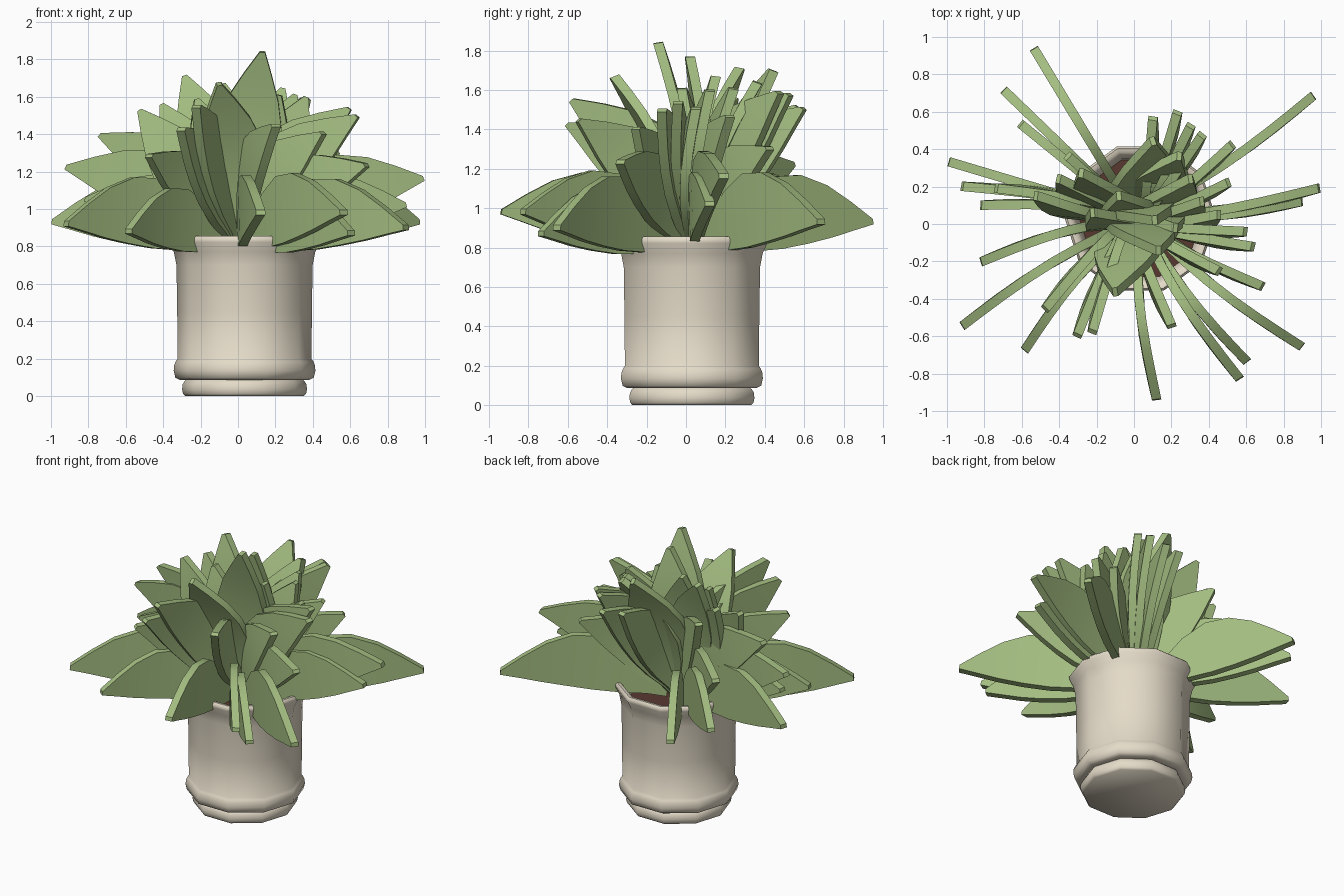
import bpy, bmesh, math
from mathutils import Vector


def material(name, rgb):
    m = bpy.data.materials.new(name)
    m.diffuse_color = (*rgb, 1)
    return m


CLAY = material("cream clay", (0.78, 0.71, 0.58))
LEAF = material("leaf green", (0.37, 0.51, 0.22))
SOIL = material("brown soil", (0.10, 0.04, 0.03))
CX, CY = 0.035, 0.03


def finish(name, bm, mat, angle):
    bmesh.ops.recalc_face_normals(bm, faces=bm.faces)
    me = bpy.data.meshes.new(name)
    bm.to_mesh(me)
    bm.free()
    me.materials.append(mat)
    ob = bpy.data.objects.new(name, me)
    bpy.context.collection.objects.link(ob)
    bpy.ops.object.select_all(action='DESELECT')
    ob.select_set(True)
    bpy.context.view_layer.objects.active = ob
    bpy.ops.object.shade_smooth_by_angle(angle=math.radians(angle))
    return ob


def lathe(name, profile, mat, sides=10):
    # ten-sided turned shape, capped at both profile ends
    bm = bmesh.new()
    rings = []
    for r, z in profile:
        rings.append([bm.verts.new((CX + r * math.cos(math.tau * i / sides),
                                    CY + r * math.sin(math.tau * i / sides), z))
                      for i in range(sides)])
    for a, b in zip(rings, rings[1:]):
        for i in range(sides):
            j = (i + 1) % sides
            bm.faces.new((a[i], a[j], b[j], b[i]))
    bm.faces.new(rings[0])
    bm.faces.new(rings[-1])
    return finish(name, bm, mat, 55)


# Pot: foot, bulging band, straight body, flared rim and hollow inside
lathe("pot", [(0.318, 0), (0.329, 0.012), (0.334, 0.035), (0.331, 0.062),
              (0.320, 0.080), (0.312, 0.086), (0.345, 0.086), (0.370, 0.098),
              (0.379, 0.135), (0.376, 0.165), (0.368, 0.185), (0.358, 0.198),
              (0.360, 0.45), (0.364, 0.70), (0.378, 0.77), (0.403, 0.822),
              (0.405, 0.842), (0.393, 0.855), (0.370, 0.852), (0.350, 0.825),
              (0.335, 0.77), (0.325, 0.70)], CLAY)
lathe("soil", [(0.328, 0.70), (0.328, 0.73)], SOIL)

# Half widths along the blade
SHAPE = [(0, 0.03), (0.12, 0.08), (0.27, 0.15), (0.44, 0.188),
         (0.6, 0.178), (0.75, 0.135), (0.88, 0.075), (1, 0.014)]
THICK = 0.025


def leaf(name, tip, plane=None):
    # thick blade standing on edge; its broad side lies in a vertical plane
    tip = Vector(tip)
    base = Vector((0.01, 0.035, 0.80))
    out = Vector((tip.x - base.x, tip.y - base.y, 0))
    base += out * 0.08
    u = (tip - base) * 1.01
    length = u.length
    az = math.atan2(out.y, out.x) if plane is None else plane
    w = Vector((-math.sin(az), math.cos(az), 0)).cross(u).normalized()
    if w.z < 0:
        w = -w
    n = u.cross(w).normalized()
    if plane is None:
        # outer leaves arch over and curl slightly sideways
        arch = length * 0.125
        sway = 0.0 if tip.x < 0 and tip.y > 0.3 else 0.033
    else:
        # heart leaves rise first, then lean outwards
        arch = length * 0.03
        sway = 0.05 if n.z > 0 else -0.05
    size = min(1.0, 0.25 + 0.75 * length)
    bm = bmesh.new()
    rings = []
    for t, hw in SHAPE:
        c = base + u * t + (w * arch + n * sway) * math.sin(math.pi * t)
        e, k = w * hw * size, n * THICK
        rings.append([bm.verts.new(p) for p in
                      (c - e - k, c + e - k, c + e + k, c - e + k)])
    for a, b in zip(rings, rings[1:]):
        for i in range(4):
            j = (i + 1) % 4
            bm.faces.new((a[i], a[j], b[j], b[i]))
    bm.faces.new(rings[0])
    bm.faces.new(rings[-1])
    finish(name, bm, LEAF, 35)


# Spreading leaves, given by tip position
LOW = [(-0.53, 0.93, 0.93), (-0.69, 0.71, 0.97), (-0.60, 0.53, 1.22),
       (-0.98, 0.33, 0.93), (-0.91, 0.20, 1.22), (-0.73, 0.19, 1.39),
       (-0.81, 0.10, 1.05), (-0.81, -0.20, 0.96), (-0.91, -0.54, 0.92),
       (-0.58, -0.67, 0.88), (0.12, -0.93, 0.98), (0.56, -0.82, 0.98),
       (0.60, -0.73, 0.87), (0.89, -0.65, 0.90), (0.98, 0.19, 1.16),
       (0.89, 0.12, 1.02), (0.95, 0.68, 0.93), (0.68, -0.33, 1.23)]
for i, p in enumerate(LOW):
    leaf(f"outer_leaf_{i + 1}", p)

# Rising leaves
MID = [(-0.47, -0.45, 1.28), (-0.30, -0.59, 1.42), (-0.22, -0.57, 1.54),
       (0.20, -0.54, 1.44), (0.63, -0.12, 1.49), (0.59, -0.04, 1.53),
       (0.45, -0.25, 1.40), (0.10, 0.56, 1.51), (0.23, 0.59, 1.50),
       (0.30, 0.52, 1.57), (0.36, 0.47, 1.58), (0.50, 0.22, 1.46),
       (-0.35, 0.36, 1.48), (0.52, 0.42, 1.30)]
for i, p in enumerate(MID):
    leaf(f"middle_leaf_{i + 1}", p)

# Upright heart leaves, broad side towards the front
TOP = [(0.13, -0.14, 1.83, 0.0), (-0.10, -0.36, 1.66, 0.1),
       (0.11, 0.02, 1.76, 0.1), (-0.28, 0.27, 1.70, -0.1),
       (-0.08, 0.15, 1.66, 0.1), (0.24, 0.36, 1.63, -0.15),
       (0.36, 0.12, 1.59, 0.1), (-0.52, 0.15, 1.52, -0.1),
       (-0.22, 0.06, 1.58, 0.1), (0.10, 0.44, 1.69, 0.25),
       (0.45, 0.05, 1.50, 0.0), (-0.40, 0.24, 1.55, -0.15),
       (0.30, 0.24, 1.60, 0.1), (0.22, -0.02, 1.60, -0.1)]
for i, (x, y, z, a) in enumerate(TOP):
    leaf(f"heart_leaf_{i + 1}", (x, y, z), a)
